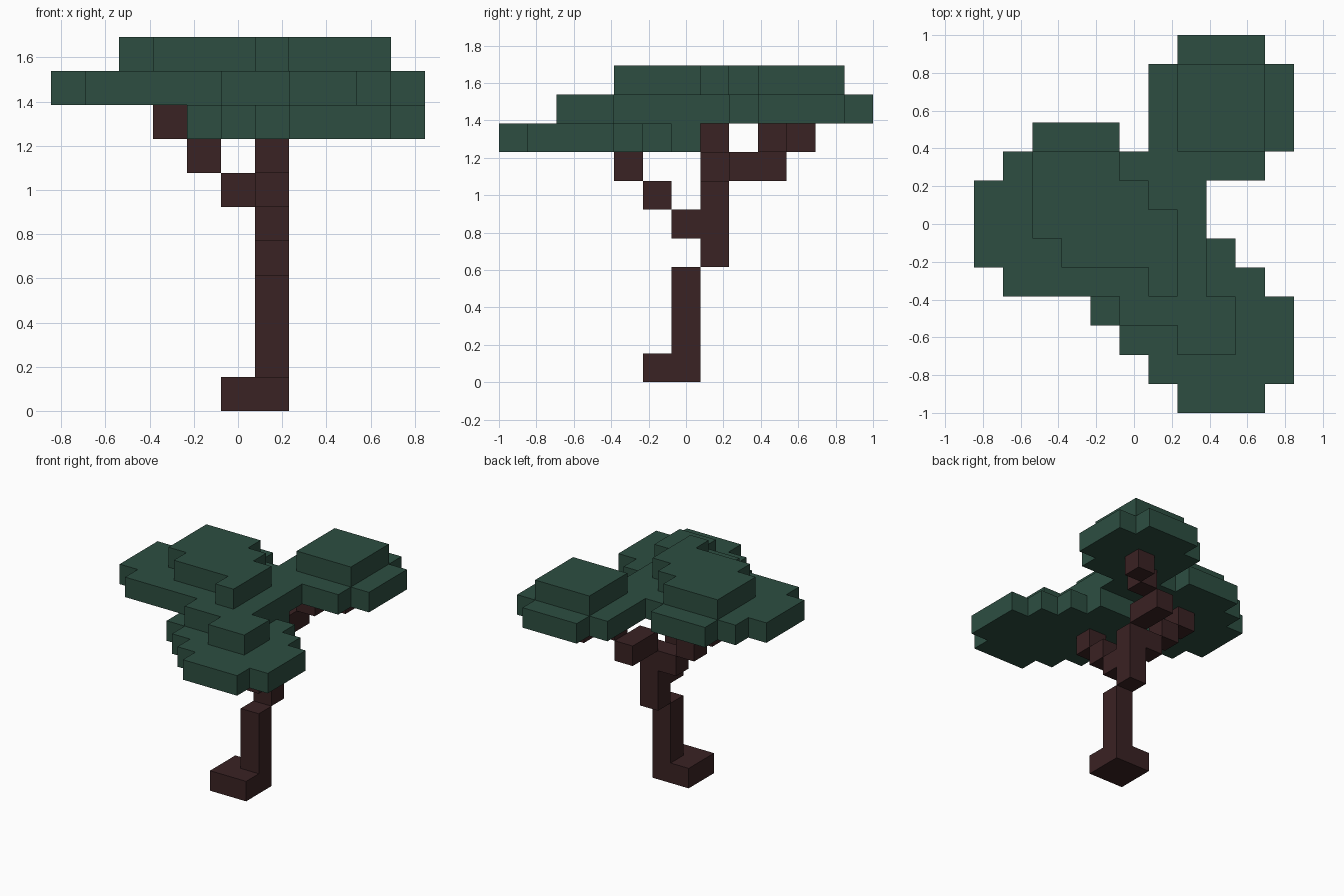
import bpy
import bmesh
from mathutils import Vector

cube = bpy.data.objects.get("Cube")
if cube:
    bpy.data.objects.remove(cube, do_unlink=True)

UNIT = 2 / 13                       # edge length of one block
ORIGIN = Vector((-5.5, -6.5, 0))    # grid corner, in blocks


def make_material(name, rgb):
    mat = bpy.data.materials.new(name)
    mat.use_nodes = True
    mat.diffuse_color = (*rgb, 1)
    mat.node_tree.nodes["Principled BSDF"].inputs["Base Color"].default_value = (*rgb, 1)
    return mat


bark = make_material("dark brown bark", (0.042, 0.016, 0.0168))
leaves = make_material("deep green leaves", (0.026, 0.076, 0.053))


def box(x, y, z):
    """Blocks filling inclusive (first, last) ranges."""
    return {(i, j, k) for i in range(x[0], x[1] + 1)
            for j in range(y[0], y[1] + 1) for k in range(z[0], z[1] + 1)}


def layer(z, first_row, runs):
    """One flat leaf layer, given the (first, last) block of each row."""
    return set().union(*(box(run, (first_row + n,) * 2, (z, z))
                         for n, run in enumerate(runs)))


def stairs(start, step, count):
    """Blocks climbing diagonally."""
    return {tuple(a + n * b for a, b in zip(start, step)) for n in range(count)}


parts = {
    # Foot, lower stem and offset upper stem
    "trunk": (bark, box((5, 6), (5, 6), (0, 0)) | box((6, 6), (6, 6), (0, 3))
              | box((6, 6), (7, 7), (4, 6))),
    # Three branches
    "side_branch": (bark, stairs((5, 7, 6), (-1, 0, 1), 3)),
    "front_branch": (bark, stairs((6, 6, 5), (0, -1, 1), 3)),
    "back_branch": (bark, box((6, 6), (8, 9), (7, 7)) | stairs((7, 9, 8), (1, 1, 0), 2)),
    # Leaf layers from low to high
    "front_leaf_pad": (leaves, layer(8, 0, [
        (7, 9), (6, 10), (5, 10), (4, 10), (4, 9), (4, 8), (5, 7)])),
    "main_leaf_pad": (leaves, layer(9, 2, [
        (7, 8), (5, 8), (1, 7), (0, 7), (0, 7), (0, 7), (1, 9)])
        | box((2, 4), (9, 9), (9, 9)) | box((6, 10), (9, 11), (9, 9))
        | box((7, 9), (12, 12), (9, 9))),
    "side_leaf_cap": (leaves, layer(10, 4, [(6, 6), (3, 6), (2, 6), (2, 5), (2, 4)])),
    "back_leaf_cap": (leaves, box((7, 9), (9, 11), (10, 10))),
}
filled = set().union(*(cells for _, cells in parts.values()))


def build(name, mat, cells):
    """Skin the blocks, leaving out faces hidden against other blocks."""
    bm = bmesh.new()
    for cell in sorted(cells):
        centre = Vector(cell) + Vector((0.5, 0.5, 0.5)) + ORIGIN
        for axis in range(3):
            for sign in (-1, 1):
                normal = Vector((0, 0, 0))
                normal[axis] = sign
                if tuple(c + int(n) for c, n in zip(cell, normal)) in filled:
                    continue
                u = Vector((0, 0, 0))
                u[(axis + 1) % 3] = 0.5
                v = normal.cross(u)
                mid = centre + normal / 2
                bm.faces.new([bm.verts.new((mid + p) * UNIT)
                              for p in (-u - v, u - v, u + v, v - u)])
    bmesh.ops.remove_doubles(bm, verts=bm.verts, dist=0.001)
    bmesh.ops.dissolve_limit(bm, angle_limit=0.01, verts=bm.verts, edges=bm.edges)
    mesh = bpy.data.meshes.new(name)
    bm.to_mesh(mesh)
    bm.free()
    mesh.materials.append(mat)
    bpy.context.collection.objects.link(bpy.data.objects.new(name, mesh))


for part, (material, blocks) in parts.items():
    build(part, material, blocks)
